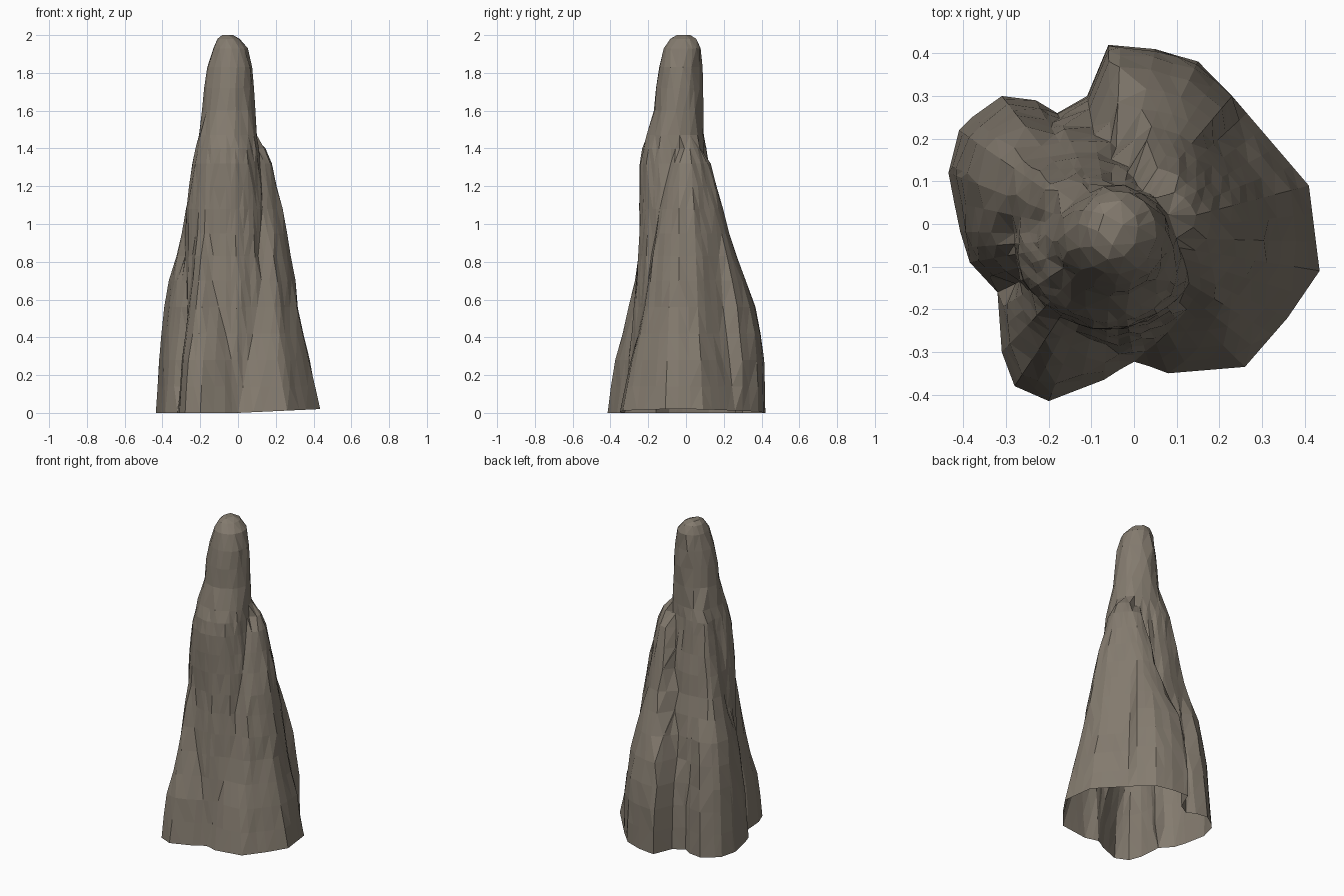
import bpy, bmesh, math, random
from mathutils import Vector

if "Cube" in bpy.data.objects:
    bpy.data.objects.remove(bpy.data.objects["Cube"])

random.seed(4)
AXIS = Vector((-0.05, -0.03))

# main spire: height, x min, x max, y min, y max
SPIRE = [(0, -.30, .20, -.33, .24), (.6, -.29, .19, -.275, .19), (.9, -.28, .17, -.25, .16),
         (1.1, -.275, .15, -.25, .14), (1.36, -.235, .115, -.245, .10), (1.6, -.19, .092, -.17, .092),
         (1.8, -.17, .08, -.155, .09), (1.93, -.135, .055, -.12, .08), (1.98, -.11, .01, -.085, .06),
         (2.0, -.085, -.025, -.05, .03)]

# buttress lobes: (apex point, foot outline, [(height, scale towards apex)])
LOBES = [
    # right shoulder
    ((.10, .02), [(.15, .38), (.23, .30), (.41, .09), (.435, -.11), (.36, -.22), (.26, -.335),
                  (.08, -.35), (0, -.32)],
     [(0, 1), (.28, .85), (.5, .69), (.7, .61), (1, .46), (1.33, .24), (1.41, .13), (1.47, 0)]),
    # back shoulder
    ((.09, .03), [(-.16, .18), (-.11, .30), (-.06, .42), (.05, .41), (.15, .38), (.23, .30)],
     [(0, 1), (.35, .98), (.6, .84), (.75, .70), (.9, .54), (1.1, .41), (1.35, .23), (1.46, 0)]),
    # back left ridge running up the spire
    ((-.10, .02), [(-.04, .22), (-.15, .225), (-.32, .20), (-.37, .11), (-.35, -.02)],
     [(0, 1), (.6, 1), (.75, .92), (.95, .73), (1.15, .6), (1.4, .43), (1.6, .2)]),
    # left lump
    ((-.22, .08), [(-.11, .30), (-.18, .26), (-.23, .29), (-.31, .30), (-.37, .26), (-.41, .22),
                   (-.435, .12), (-.41, -.01), (-.385, -.09), (-.32, -.16)],
     [(0, 1), (.3, .92), (.55, .8), (.7, .68), (.8, .52), (.95, .35), (1.1, .1)]),
    # front left lump
    ((-.18, -.15), [(0, -.32), (-.07, -.365), (-.20, -.415), (-.28, -.38), (-.31, -.30), (-.32, -.16)],
     [(0, 1), (.28, .87), (.6, .53), (.9, .35), (1.1, .1)]),
]


def lerp_rows(rows, z):
    for a, b in zip(rows, rows[1:]):
        if z <= b[0]:
            t = (z - a[0]) / (b[0] - a[0])
            return [p + (q - p) * t for p, q in zip(a[1:], b[1:])]
    return None


def cross(a, b):
    return a.x * b.y - a.y * b.x


def ray_reach(poly, origin, d):
    """Farthest hit of a ray with a closed outline."""
    best = 0
    for i, a in enumerate(poly):
        e = poly[(i + 1) % len(poly)] - a
        den = cross(d, e)
        if abs(den) > 1e-9:
            t, u = cross(a - origin, e) / den, cross(a - origin, d) / den
            if -0.01 <= u <= 1.01:
                best = max(best, t)
    return best


def outlines(z):
    x0, x1, y0, y1 = lerp_rows(SPIRE, z)
    res = [[Vector(((x0 + x1) / 2 + (x1 - x0) / 2 * math.cos(k * math.tau / 14),
                    (y0 + y1) / 2 + (y1 - y0) / 2 * math.sin(k * math.tau / 14))) for k in range(14)]]
    for apex, foot, prof in LOBES:
        s = lerp_rows(prof, z)
        if s and s[0] > 0:
            c = Vector(apex)
            res.append([c + (Vector(p) - c) * s[0] for p in foot] + [c])
    return res


# column directions follow the corners of the foot outline
angles = sorted({round(math.atan2(p[1] - AXIS.y, p[0] - AXIS.x), 3) for l in LOBES for p in l[1]})
cols = []
for a, b in zip(angles, angles[1:] + [angles[0] + math.tau]):
    n = max(1, round((b - a) / 0.13))
    cols += [a + (b - a) * k / n for k in range(n)]

heights = [0, .14, .28, .42, .56, .7, .83, .95, 1.08, 1.2, 1.32, 1.4, 1.47, 1.6, 1.72, 1.83, 1.93, 1.98, 2.0]
bm = bmesh.new()
rings = []
for z in heights:
    polys = outlines(z)
    ring = []
    for a in cols:
        d = Vector((math.cos(a), math.sin(a)))
        r = max(ray_reach(p, AXIS, d) for p in polys)
        # gentle roughness of the stone
        if 0 < z < 1.9:
            r += random.uniform(-.004, .004)
        p = AXIS + d * r
        dz = .02 * max(0, p.x) / .43 if z == 0 else 0
        ring.append(bm.verts.new((p.x, p.y, z + dz)))
    rings.append(ring)

n = len(cols)
for lo, hi in zip(rings, rings[1:]):
    for k in range(n):
        m = (k + 1) % n
        bm.faces.new((lo[k], lo[m], hi[m], hi[k]))
bm.faces.new(rings[-1])          # blunt tip; the foot stays open

# fewer, broader facets towards the tip
bmesh.ops.remove_doubles(bm, verts=[v for v in bm.verts if v.co.z > 1.45], dist=0.032)
bmesh.ops.remove_doubles(bm, verts=bm.verts, dist=0.015)
bmesh.ops.triangulate(bm, faces=bm.faces)
bmesh.ops.recalc_face_normals(bm, faces=bm.faces)

mesh = bpy.data.meshes.new("rock_spire")
bm.to_mesh(mesh)
bm.free()
rock = bpy.data.objects.new("rock_spire", mesh)
bpy.context.collection.objects.link(rock)

stone = bpy.data.materials.new("grey brown stone")
stone.diffuse_color = (0.23, 0.198, 0.158, 1)
stone.use_nodes = True
stone.node_tree.nodes["Principled BSDF"].inputs["Base Color"].default_value = stone.diffuse_color
mesh.materials.append(stone)
